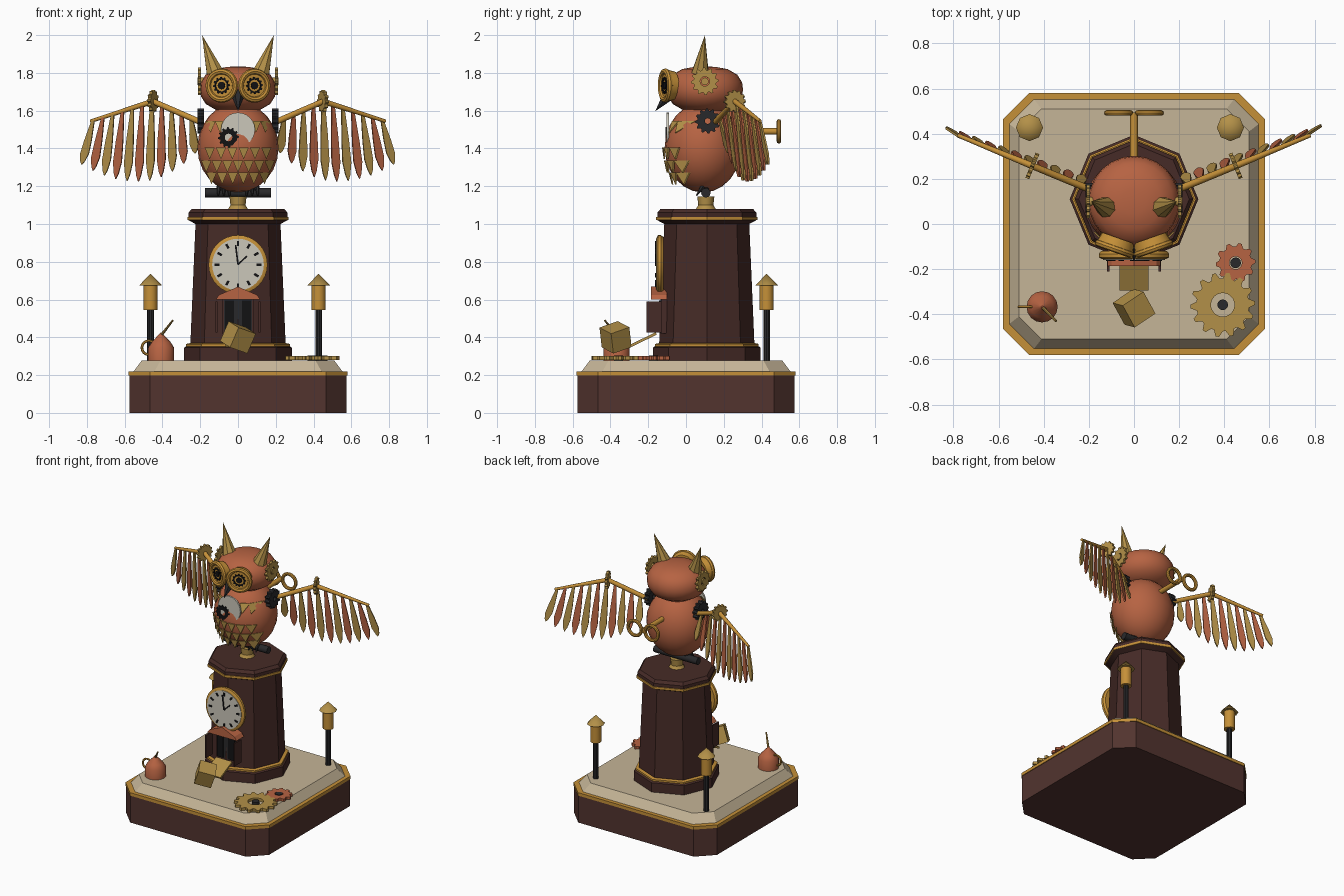
import bpy, bmesh, math
from mathutils import Vector as V, Matrix

if "Cube" in bpy.data.objects:
    bpy.data.objects.remove(bpy.data.objects["Cube"])

def material(name, *rgb):
    m = bpy.data.materials.new(name)
    m.diffuse_color = (*rgb, 1)
    m.use_nodes = True
    m.node_tree.nodes["Principled BSDF"].inputs["Base Color"].default_value = m.diffuse_color
    return m

WOOD = material("dark_wood", .062, .024, .02)
BASE = material("base_wood", .085, .034, .028)
STONE = material("beige_stone", .56, .46, .31)
GOLD = material("aged_gold", .45, .28, .065)
AMBER = material("amber_brass", .56, .28, .04)
COPPER = material("copper", .47, .125, .055)
IRON = material("iron", .022, .022, .024)
IVORY = material("ivory", .6, .57, .49)
BLACK = material("black", .006, .006, .007)

def finish(name, bm, mat, mw=Matrix(), smooth=True):
    bmesh.ops.remove_doubles(bm, verts=bm.verts, dist=1e-5)
    bmesh.ops.recalc_face_normals(bm, faces=bm.faces)
    me = bpy.data.meshes.new(name)
    bm.to_mesh(me)
    bm.free()
    o = bpy.data.objects.new(name, me)
    o.matrix_world = mw
    me.materials.append(mat)
    bpy.context.collection.objects.link(o)
    if smooth:
        bpy.ops.object.select_all(action='DESELECT')
        o.select_set(True)
        bpy.context.view_layer.objects.active = o
        bpy.ops.object.shade_smooth_by_angle(angle=math.radians(35))
    return o

def frame(loc, axis=(0, 0, 1)):
    return Matrix.Translation(loc) @ V(axis).to_track_quat('Z', 'Y').to_matrix().to_4x4()

def loft(name, rings, mat, mw=Matrix(), closed=False, smooth=True):
    bm = bmesh.new()
    rs = [[bm.verts.new(p) for p in r] for r in rings]
    n = len(rs[0])
    for a, b in (list(zip(rs, rs[1:] + rs[:1])) if closed else list(zip(rs, rs[1:]))):
        for i in range(n):
            j = (i + 1) % n
            bm.faces.new((a[i], a[j], b[j], b[i]))
    if not closed:
        bm.faces.new(rs[0])
        bm.faces.new(rs[-1])
    return finish(name, bm, mat, mw, smooth)

def circle(r, z, n):
    return [(r * math.cos(2 * math.pi * i / n), r * math.sin(2 * math.pi * i / n), z) for i in range(n)]

def lathe(name, prof, n, mat, loc=(0, 0, 0), axis=(0, 0, 1)):
    return loft(name, [circle(max(r, 1e-6), z, n) for r, z in prof], mat, frame(loc, axis))

def rod(name, p, q, r1, r2, mat, n=12):
    d = V(q) - V(p)
    return lathe(name, [(r1, 0), (r2, d.length)], n, mat, p, d)

def torus(name, loc, axis, R, r, mat, n=24, m=8):
    prof = [(R + r * math.cos(2 * math.pi * i / m), r * math.sin(2 * math.pi * i / m)) for i in range(m)]
    return loft(name, [circle(a, z, n) for a, z in prof], mat, frame(loc, axis), True)

def gear(name, loc, axis, r, teeth, hole, h, mat):
    def out(z):
        return [((R := r if i % 4 < 2 else r * .82) * math.cos(t := math.pi * i / (2 * teeth)),
                 R * math.sin(t), z) for i in range(4 * teeth)]
    rings = [circle(hole, -h / 2, 4 * teeth), out(-h / 2), out(h / 2), circle(hole, h / 2, 4 * teeth)]
    return loft(name, rings, mat, frame(loc, axis), True, False)

def ball(name, loc, size, mat, n=24, m=12):
    bm = bmesh.new()
    bmesh.ops.create_uvsphere(bm, u_segments=n, v_segments=m, radius=1)
    return finish(name, bm, mat, Matrix.Translation(loc) @ Matrix.Diagonal((*size, 1)))

def box(name, loc, size, mat, rot=None):
    bm = bmesh.new()
    bmesh.ops.create_cube(bm, size=1)
    R = rot.to_4x4() if rot else Matrix()
    return finish(name, bm, mat, Matrix.Translation(loc) @ R @ Matrix.Diagonal((*size, 1)), False)

def plate(name, pts, off, mat):
    return loft(name, [[V(p) for p in pts], [V(p) + V(off) for p in pts]], mat, smooth=False)

def square(h, c, z):
    a = h - c
    return [(a, -h, z), (h, -a, z), (h, a, z), (a, h, z), (-a, h, z), (-h, a, z), (-h, -a, z), (-a, -h, z)]

# Chamfered base
loft("base_block", [square(.575, .11, 0), square(.575, .11, .2)], BASE, smooth=False)
loft("base_trim", [square(.58, .115, .198), square(.58, .115, .22)], AMBER, smooth=False)
loft("base_top", [square(.553, .11, .219), square(.51, .1, .277)], STONE, smooth=False)

# Octagonal tower
C = (0, .11, 0)
lathe("tower", [(.285, .275), (.285, .345), (.252, .37), (.225, 1.0), (.262, 1.02), (.262, 1.06), (.245, 1.08)], 8, WOOD, C)
lathe("lower_trim", [(.275, .345), (.275, .365), (.25, .37)], 8, AMBER, C)
lathe("upper_trim", [(.268, 1.02), (.268, 1.037)], 8, AMBER, C)

# Clock
F = (0, -1, 0)
lathe("clock_case", [(.145, 0), (.156, .012), (.156, .028), (.14, .036)], 32, AMBER, (0, -.12, .785), F)
lathe("clock_face", [(.137, 0), (.137, .004)], 32, IVORY, (0, -.156, .785), F)
for i in range(12):
    a = i * math.pi / 6
    box("clock_tick", (.112 * math.sin(a), -.161, .785 + .112 * math.cos(a)), (.013, .004, .026), BLACK, Matrix.Rotation(a, 3, 'Y'))
for name, a, l in (("minute_hand", -.12, .105), ("hour_hand", .8, .065)):
    box(name, (l / 2 * math.sin(a), -.162, .785 + l / 2 * math.cos(a)), (.009, .005, l), BLACK, Matrix.Rotation(a, 3, 'Y'))

# Small doorway with open doors, plank and tumbling crate
plate("door_roof", [(-.118, -.185, .6), (.118, -.185, .6), (.1, -.185, .625), (0, -.185, .668), (-.1, -.185, .625)], (0, .085, 0), COPPER)
box("door_frame", (0, -.115, .51), (.17, .03, .18), WOOD)
box("door_opening", (0, -.132, .51), (.15, .008, .18), IRON)
for s in (-1, 1):
    box("open_door", (s * .114, -.17, .507), (.01, .08, .165), WOOD)
    box("door_post", (s * .045, -.138, .51), (.05, .008, .17), BLACK)
box("plank", (0, -.225, .388), (.13, .15, .014), GOLD, Matrix.Rotation(.45, 3, 'X'))
box("crate", (0, -.373, .4), (.115, .115, .115), GOLD,
    Matrix.Rotation(.5, 3, 'Z') @ Matrix.Rotation(.3, 3, 'X') @ Matrix.Rotation(.3, 3, 'Y'))

# Lamps
for x in (-.463, .427):
    p = (x, .427, 0)
    lathe("lamp_post", [(.018, .27), (.018, .55)], 10, IRON, p)
    lathe("lantern", [(.037, .545), (.037, .68)], 12, AMBER, p)
    lathe("lamp_roof", [(.06, .675), (0, .737)], 8, GOLD, p)

# Oil can
lathe("oil_can", [(.069, .275), (.069, .345), (.05, .375), (.012, .415), (.004, .425)], 16, COPPER, (-.407, -.367, 0))
rod("oil_spout", (-.407, -.367, .41), (-.345, -.43, .49), .008, .005, GOLD, 8)
torus("oil_handle", (-.472, -.367, .345), (0, 1, 0), .037, .007, AMBER, 16, 6)

# Loose gears on the base
for name, x, y, r, n, h, mat in (("large_gear", .393, -.358, .143, 14, .052, GOLD), ("small_gear", .45, -.172, .088, 10, .028, COPPER)):
    gear(name, (x, y, .291), (0, 0, 1), r, n, h, .02, mat)
    lathe(name + "_hub", [(.024, .275), (.024, .303)], 12, IRON, (x, y, 0))

# Perch
lathe("perch_stand", [(.055, 1.075), (.04, 1.1), (.045, 1.145)], 12, GOLD, (0, .105, 0))
rod("perch_bar", (-.175, .105, 1.165), (.175, .105, 1.165), .025, .025, IRON)

# Owl body and head
B, S = V((0, .09, 1.405)), V((.215, .203, .238))
ball("owl_body", B, S, COPPER)
lathe("owl_head", [(.02, 1.585), (.11, 1.6), (.17, 1.635), (.196, 1.675), (.202, 1.71), (.197, 1.75),
                   (.172, 1.79), (.12, 1.82), (.055, 1.832), (0, 1.834)], 24, COPPER, (0, .1, 0))
rod("beak", (0, -.085, 1.69), (0, -.163, 1.597), .04, 0, IRON, 6)

def front(x, z):
    k = 1 - ((x - B.x) / S.x) ** 2 - ((z - B.z) / S.z) ** 2
    return V((x, B.y - S.y * math.sqrt(max(k, .02)) - .006, z))

# Chest dial and scale feathers
lathe("chest_dial", [(.09, 0), (.09, .012)], 24, IVORY, (0, -.09, 1.5), F)
gear("chest_gear", (-.05, -.1, 1.458), F, .055, 12, .02, .016, BLACK)
for z, xs in ((1.545, (-.145, -.095, .095, .145)), (1.405, [(i - 2.5) * .06 for i in range(6)]),
              (1.335, [(i - 3) * .056 for i in range(7)]), (1.272, [(i - 2.5) * .056 for i in range(6)])):
    for x in xs:
        tip = front(x, z - .062)
        tip.y = min(tip.y, front(x, z).y + .015)
        plate("scale_feather", [front(x - .027, z), front(x + .027, z), tip], (0, -.008, 0), GOLD)

# Winding key
rod("key_shaft", (0, .26, 1.49), (0, .495, 1.49), .017, .017, AMBER)

# Blade outline: distance along the feather, half width
BLADE = ((0, .008), (.45, .02), (.75, .024), (.92, .013), (1, .001))

for s in (-1, 1):
    torus("key_bow", (s * .068, .492, 1.49), (0, 1, 0), .053, .012, AMBER, 20)
    # Eyes
    n = V((s * .33, -.94, 0)).normalized()
    e = V((s * .083, -.1, 1.733))
    lathe("eye_socket", [(.075, -.04), (.085, .005)], 24, AMBER, e, n)
    torus("eye_rim", e + n * .01, n, .075, .016, AMBER)
    lathe("iris", [(.066, 0), (.062, .012)], 24, AMBER, e, n)
    gear("pupil_gear", e + n * .014, n, .046, 12, .031, .008, BLACK)
    lathe("pupil", [(.02, .01), (.02, .017)], 16, BLACK, e, n)
    # Ear tufts and temple gears
    rod("ear_tuft", (s * .122, .075, 1.8), (s * .19, .1, 2.0), .048, 0, GOLD, 8)
    gear("temple_gear", (s * .203, .1, 1.755), (1, 0, 0), .073, 12, .025, .016, GOLD)
    rod("temple_hub", (s * .18, .1, 1.755), (s * .215, .1, 1.755), .02, .02, GOLD)
    # Feet gripping the perch
    for k in (-1, 0, 1):
        rod("claw", (s * .075 + k * .025, .09, 1.2), (s * .075 + k * .03, .055, 1.15), .014, .004, IRON, 6)
    rod("leg", (s * .075, .1, 1.17), (s * .075, .1, 1.25), .022, .022, IRON, 8)
    # Wing arm
    def arm(x):
        z = 1.54 + (x - .2) * .44 if x < .45 else 1.65 - (x - .45) * .32
        return V((s * x, .155 + (x - .2) * .41, z))
    along = V((s, .41, 0)).normalized()
    gear("shoulder_gear", (s * .197, .115, 1.545), (1, 0, 0), .067, 12, .015, .035, IRON)
    rod("upper_arm", arm(.19), arm(.451), .016, .015, AMBER)
    rod("fore_arm", arm(.449), arm(.78), .015, .009, AMBER)
    gear("elbow_gear", arm(.45), along, .06, 12, .012, .018, GOLD)
    # Feathers fanning along the arm
    for i in range(11):
        t = i / 10
        x = .245 + .52 * t
        root = arm(x)
        tip = V((s * (x - .02 + .08 * t), root.y + .045, 1.225 + .15 * abs(t - .5) ** 2 * (4 if t < .5 else 2.4)))
        d = tip - root
        pts = [root + d * a + along * w for a, w in BLADE] + [root + d * a - along * w for a, w in reversed(BLADE)]
        plate("wing_feather", pts, along.cross(d).normalized() * .01, COPPER if i % 2 else GOLD)
